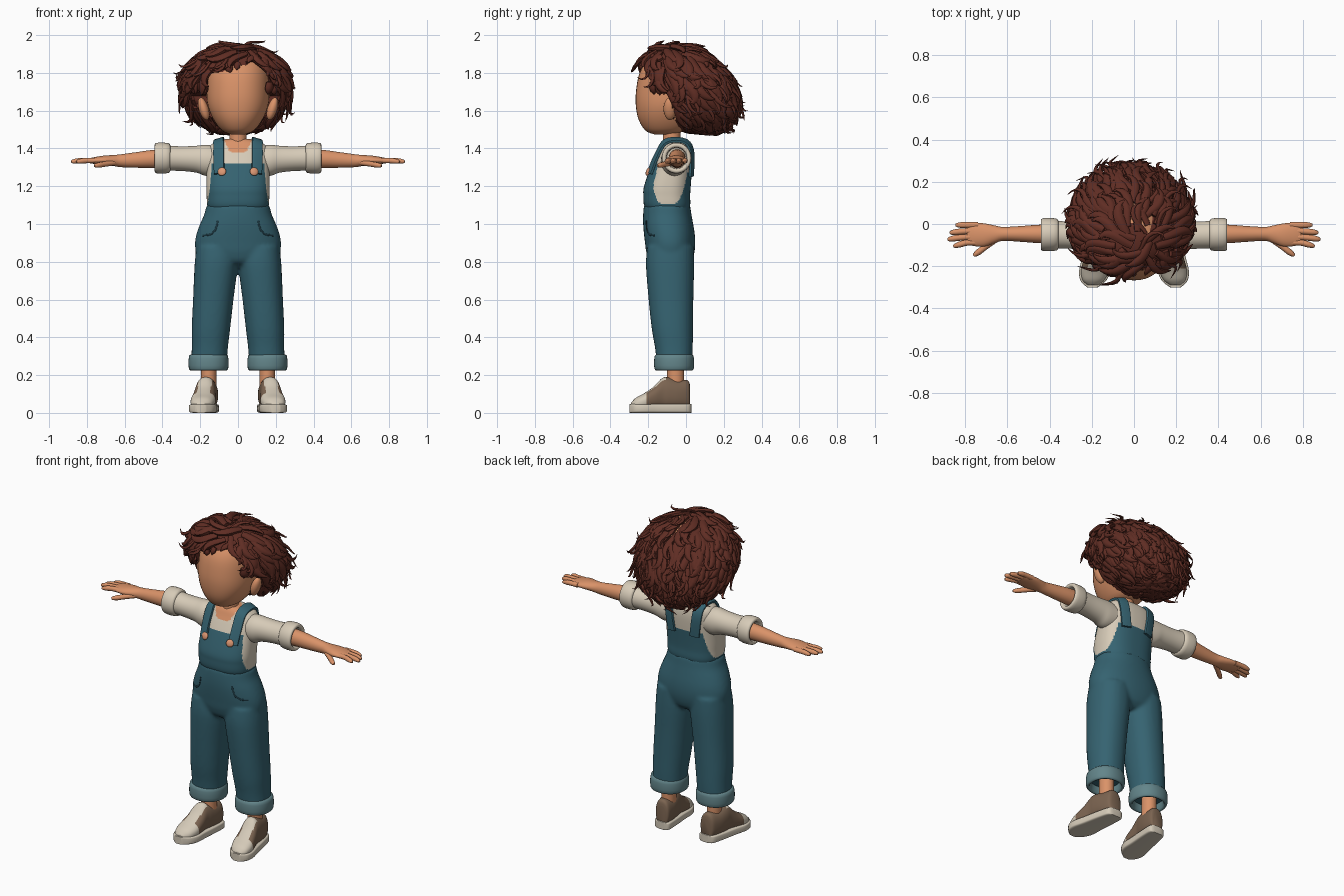
import bpy, bmesh, math, random
from mathutils import Vector, Matrix
from mathutils.bvhtree import BVHTree

if "Cube" in bpy.data.objects:
    bpy.data.objects.remove(bpy.data.objects["Cube"])
random.seed(4)


def material(name, r, g, b):
    m = bpy.data.materials.new(name)
    m.use_nodes = True
    m.diffuse_color = (r, g, b, 1)
    for node in m.node_tree.nodes:
        if node.type == 'BSDF_PRINCIPLED':
            node.inputs["Base Color"].default_value = (r, g, b, 1)
    return m


SKIN = material("warm_skin", .70, .29, .14)
HAIR = material("auburn_hair", .115, .026, .017)
SHIRT = material("cream_cloth", .68, .60, .48)
DENIM = material("teal_denim", .036, .125, .165)
CUFF = material("faded_denim", .125, .235, .255)
SEAM = material("dark_seam", .012, .04, .055)
SHOE = material("brown_canvas", .20, .128, .082)
RUBBER = material("cream_rubber", .66, .59, .48)
BUTTON = material("copper_button", .72, .31, .17)


def dense(keys, k=4):
    """Smoothly interpolate a list of number tuples."""
    out = []
    for i in range(len(keys) - 1):
        a, b, c, d = (keys[min(max(j, 0), len(keys) - 1)] for j in range(i - 1, i + 3))
        for s in range(k):
            t = s / k
            out.append(tuple(q + .5 * t * (r - p + t * (2 * p - 5 * q + 4 * r - e + t * (3 * (q - r) + e - p)))
                             for p, q, r, e in zip(a, b, c, d)))
    return out + [tuple(keys[-1])]


def add_loft(bm, rings, n=32, power=2):
    """Skin rings given as (centre, half axis, half axis) and cap both ends."""
    bend = lambda w: math.copysign(abs(w) ** (2 / power), w)
    loops = []
    for c, u, v in rings:
        angles = [math.tau * i / n for i in range(n)]
        loops.append([bm.verts.new(c + u * bend(math.cos(a)) + v * bend(math.sin(a))) for a in angles])
    for lo, hi in zip(loops, loops[1:]):
        for i in range(n):
            bm.faces.new((lo[i], lo[(i + 1) % n], hi[(i + 1) % n], hi[i]))
    bm.faces.new(loops[0])
    bm.faces.new(loops[-1])


def add_tube(bm, pts, normals, widths, flat=1, n=8, power=2):
    rings = []
    for i, p in enumerate(pts):
        t = (pts[min(i + 1, len(pts) - 1)] - pts[max(i - 1, 0)]).normalized()
        side = t.cross(normals[i]).normalized()
        rings.append((p, side * widths[i], side.cross(t) * widths[i] * flat))
    add_loft(bm, rings, n, power)


def finish(name, bm, mats, rule=None, mirror=False, remesh=0):
    bmesh.ops.recalc_face_normals(bm, faces=bm.faces)
    for f in bm.faces:
        f.smooth = True
        if rule:
            f.material_index = rule(f.calc_center_median(), f.normal)
    me = bpy.data.meshes.new(name)
    bm.to_mesh(me)
    bm.free()
    for m in mats:
        me.materials.append(m)
    ob = bpy.data.objects.new(name, me)
    bpy.context.collection.objects.link(ob)
    bpy.ops.object.select_all(action='DESELECT')
    ob.select_set(True)
    bpy.context.view_layer.objects.active = ob
    bpy.ops.object.shade_smooth_by_angle(angle=math.radians(50))
    if mirror:
        ob.modifiers.new("mirror", 'MIRROR').use_mirror_merge = False
    if remesh:
        r = ob.modifiers.new("blend", 'REMESH')
        r.mode, r.voxel_size, r.use_smooth_shade = 'VOXEL', remesh, True
        ob.modifiers.new("soften", 'SMOOTH').iterations = 6
    return ob


def loft(name, rings, mats, n=32, power=2, **kw):
    bm = bmesh.new()
    add_loft(bm, rings, n, power)
    return finish(name, bm, mats, **kw)


def zring(z, rx, front, back, cx=0):
    return Vector((cx, (front + back) / 2, z)), Vector((rx, 0, 0)), Vector((0, (back - front) / 2, 0))


def xring(x, y, z, ry, rz):
    return Vector((x, y, z)), Vector((0, ry, 0)), Vector((0, 0, rz))


def shoe_ring(y, half, top, low):
    return Vector((toe_out(y), y, (top + low) / 2)), Vector((half, 0, 0)), Vector((0, 0, (top - low) / 2))


def toe_out(y):
    return .155 - .14 * y


# Head, neck and ears
head = [(1.475, .04, -.17, -.08), (1.495, .085, -.215, 0), (1.55, .128, -.25, .06), (1.62, .158, -.265, .1),
        (1.70, .167, -.265, .13), (1.80, .163, -.246, .14), (1.87, .14, -.2, .12), (1.93, .07, -.13, .06)]
loft("head", [zring(*k) for k in dense(head)], [SKIN], 40, 2.2)
loft("neck", [zring(z, .046, -.122, -.03) for z in (1.40, 1.47, 1.54)], [SKIN])
bm = bmesh.new()
bmesh.ops.create_uvsphere(bm, u_segments=20, v_segments=12, radius=1, matrix=Matrix.Translation((.182, -.085, 1.61))
                          @ Matrix.Rotation(.3, 4, 'Y') @ Matrix.Diagonal((.026, .034, .062, 1)))
finish("ears", bm, [SKIN], mirror=True)

# Torso: shirt, bib and neckline share one body
def garment(c, n):
    if (c.x / .075) ** 2 + ((c.y + .09) / .07) ** 2 < 1 and c.z > 1.38:
        return 2
    if c.z < 1.1:
        return 1
    rise, front = min(1, (c.z - 1.1) / .2), c.y < -.085
    edge = .168 - (.028 * rise ** .5 if front else .055 * rise ** .6)
    return int(abs(c.x) < edge and c.z < (1.32 if front else 1.27))


body = [(1.06, .15, -.2, .01), (1.1, .163, -.222, .022), (1.15, .166, -.226, .022), (1.2, .168, -.222, .025),
        (1.3, .166, -.188, .033), (1.36, .166, -.162, .035), (1.40, .158, -.142, .03), (1.425, .135, -.13, .02),
        (1.44, .1, -.12, .005), (1.45, .06, -.11, -.02)]
torso = loft("torso", [zring(*k) for k in dense(body, 7)], [SHIRT, DENIM, SKIN], 128, 2.5, rule=garment)

# Trousers: hips and two legs blended together
hips = [(.77, .1, -.14, 0), (.8, .19, -.19, .03), (.85, .222, -.21, .045), (.9, .228, -.217, .049),
        (.95, .219, -.223, .046), (1, .201, -.227, .038), (1.05, .179, -.227, .029), (1.1, .167, -.223, .022)]
leg = [(.27, .094, -.155, .033, .153), (.35, .096, -.165, .036, .149), (.45, .102, -.182, .037, .143),
       (.6, .107, -.198, .039, .131), (.78, .114, -.212, .043, .116), (.88, .108, -.205, .04, .112)]
bm = bmesh.new()
add_loft(bm, [zring(*k) for k in dense(hips)], 48, 2.2)
for s in (1, -1):
    add_loft(bm, [zring(*k[:4], k[4] * s) for k in dense(leg)], 40, 2.2)
trousers = finish("trousers", bm, [DENIM], remesh=.01)

roll = [(.31, .09), (.303, .102), (.27, .106), (.234, .104), (.225, .095), (.234, .085), (.28, .08)]
loft("trouser_cuffs", [zring(z, r, -.063 - r, r - .063, .156) for z, r in dense(roll, 2)], [CUFF], 40, 2.2, mirror=True)

# Sleeves with rolled ends
sleeve = [(.1, -.06, 1.335, .07, .075), (.17, -.06, 1.337, .072, .082), (.22, -.056, 1.343, .067, .071),
          (.3, -.053, 1.346, .064, .065), (.38, -.05, 1.349, .066, .067)]
loft("sleeves", [xring(*k) for k in dense(sleeve)], [SHIRT], 36, mirror=True)
roll = [(.358, .066), (.366, .078), (.4, .082), (.433, .08), (.441, .071), (.436, .058), (.4, .054)]
loft("sleeve_cuffs", [xring(x, -.05, 1.349, r * .96, r) for x, r in dense(roll, 2)], [SHIRT], 36, mirror=True)

# Arms and hands
arm = [(.38, -.047, 1.346, .046, .05), (.46, -.047, 1.344, .043, .047), (.54, -.047, 1.339, .037, .041),
       (.62, -.047, 1.335, .033, .034), (.66, -.049, 1.336, .042, .029), (.71, -.052, 1.337, .055, .025),
       (.76, -.05, 1.336, .054, .018), (.79, -.05, 1.335, .045, .012)]
bm = bmesh.new()
add_loft(bm, [xring(*k) for k in dense(arm)], 24)
up = Vector((0, 0, 1))
fingers = [(-.005, .845, 0), (-.034, .872, -.008), (-.062, .882, -.012), (-.088, .855, -.018)]
paths = [((.74, y, 1.336), (.79, y, 1.336), (tip - .03, y + .5 * dy, 1.334), (tip, y + dy, 1.329))
         for y, tip, dy in fingers]
paths.append(((.65, -.07, 1.325), (.70, -.105, 1.318), (.735, -.132, 1.312), (.76, -.15, 1.308)))
for path in paths:
    pts = [Vector(p) for p in dense(path, 3)]
    add_tube(bm, pts, [up] * len(pts), [.0145] * (len(pts) - 3) + [.0125, .0105, .006], n=10)
finish("arms_and_hands", bm, [SKIN], mirror=True)

# Straps, buttons and pockets follow the cloth beneath
bpy.context.view_layer.update()
graph = bpy.context.evaluated_depsgraph_get()


def on_surface(ob, path, lift):
    tree = BVHTree.FromObject(ob, graph)
    hits = [tree.find_nearest(Vector(p)) for p in path]
    return [h[0] + h[1] * lift for h in hits], [h[1] for h in hits]


strap = [(.102, -.2, 1.27), (.105, -.165, 1.36), (.105, -.125, 1.43), (.105, -.05, 1.46), (.102, .02, 1.43),
         (.095, .045, 1.35), (.082, .045, 1.25)]
pts, nor = on_surface(torso, dense(strap), .006)
bm = bmesh.new()
add_tube(bm, pts, nor, [.029] * len(pts), .3, 16, 5)
finish("straps", bm, [DENIM], mirror=True)

pts, nor = on_surface(torso, [(.098, -.25, 1.295)], .012)
bm = bmesh.new()
bmesh.ops.create_uvsphere(bm, u_segments=20, v_segments=10, radius=.023, matrix=Matrix.Translation(pts[0])
                          @ nor[0].to_track_quat('Z', 'Y').to_matrix().to_4x4() @ Matrix.Diagonal((1, 1, .45, 1)))
finish("buttons", bm, [BUTTON], mirror=True)

pts, nor = on_surface(trousers, dense([(.115, -.23, 1.02), (.128, -.23, .97), (.155, -.21, .945), (.19, -.17, .94)]), .001)
bm = bmesh.new()
add_tube(bm, pts, nor, [.005] * len(pts), .6, 6)
finish("pocket_seams", bm, [SEAM], mirror=True)

# Ankles and shoes
loft("ankles", [zring(z, .041, -.1, -.01, .155) for z in (.1, .2, .29)], [SKIN], 20, mirror=True)


def shoe_paint(c, n):
    tongue = abs(c.x - toe_out(c.y)) < .035 and c.y < -.105 and n.z > .2
    return int(c.y < -.215 or tongue)


upper = [(.022, .03, .14), (.01, .045, .172), (-.04, .055, .175), (-.09, .056, .187), (-.125, .054, .185),
         (-.17, .06, .14), (-.22, .065, .105), (-.265, .052, .08), (-.29, .025, .055)]
loft("shoe_uppers", [shoe_ring(*k, .015) for k in dense(upper, 5)], [SHOE, RUBBER], 48, 2.3,
     rule=shoe_paint, mirror=True)
sole = [(.028, .025), (.015, .05), (-.05, .06), (-.15, .067), (-.22, .074), (-.27, .06), (-.3, .025)]
loft("shoe_soles", [shoe_ring(*k, .047, 0) for k in dense(sole)], [RUBBER], 32, 6, mirror=True)


# Hair: a scalp shell under curling tapered locks swept away from a parting
def hair_point(d, r):
    z = min(1.72 + .25 * r * d.z, 1.985)
    return Vector((.3 * r * d.x - .012, .01 + .262 * r * d.y - .35 * (z - 1.72), z))


def off_hair(p):
    line = 1.80 + .06 * math.exp(-((p.x - .08) / .05) ** 2) if abs(p.x) < .15 else 1.68
    return p.z < 1.475 or (p.y < -.08 and p.z < line)


bm = bmesh.new()
bmesh.ops.create_uvsphere(bm, u_segments=48, v_segments=32, radius=1)
for v in bm.verts:
    v.co = hair_point(v.co, .88)
    if off_hair(v.co):
        v.co.y = max(v.co.y, -.05)

parting = Vector((.3, -.35, .88)).normalized()
LOCKS, STEPS = 460, 10
for i in range(LOCKS):
    z, turn = 1 - 2 * (i + .5) / LOCKS, i * math.pi * (3 - math.sqrt(5))
    flat = math.sqrt(1 - z * z)
    d = Vector((flat * math.cos(turn), flat * math.sin(turn), z))
    h = -parting * .7 - up * .5 + Vector([random.uniform(-.3, .3) for _ in range(3)])
    stray = random.random() < .14
    lift = random.uniform(.12, .2) if stray else random.uniform(-.01, .08)
    curl = random.choice((-1, 1)) * random.uniform(.4, .75) * (1.5 if stray else 1)
    width = random.uniform(.011, .015) if stray else random.uniform(.02, .03)
    pts, nor = [], []
    for s in range(STEPS):
        t = s / (STEPS - 1)
        p = hair_point(d, .9 + (.09 + lift) * t ** 1.4)
        if off_hair(p):
            break
        pts.append(p)
        nor.append(d.copy())
        h = (h - d * h.dot(d)).normalized()
        h.rotate(Matrix.Rotation(curl * (1.3 * t - .35), 3, d))
        d = (d + h * .075).normalized()
    if len(pts) > 3:
        ts = [j / (len(pts) - 1) for j in range(len(pts))]
        add_tube(bm, pts, nor, [width * max(.08, (1 - t ** 3) * (.65 + .7 * t)) for t in ts], .75, 7)
finish("curly_hair", bm, [HAIR])
